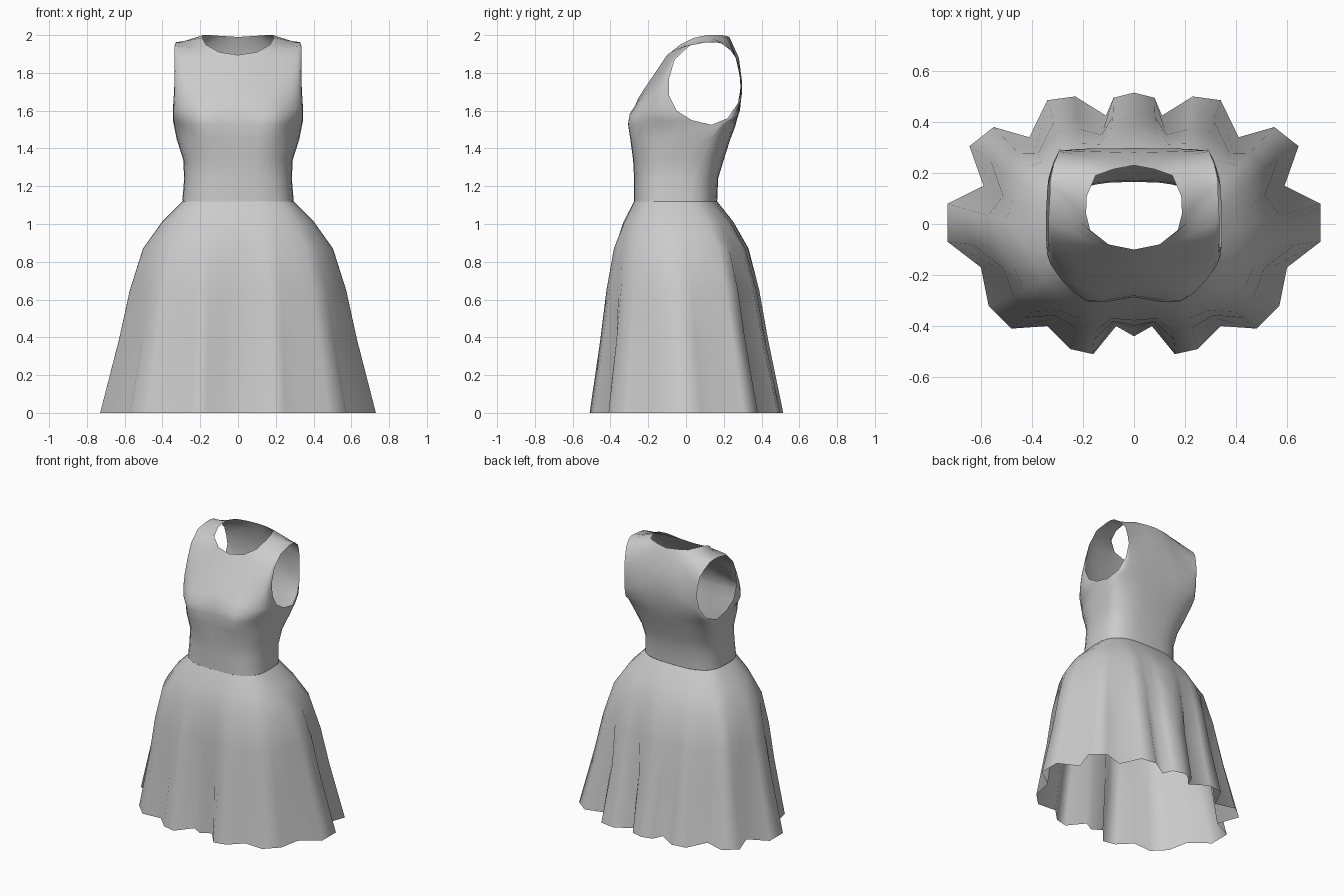
import bpy
import bmesh
from math import sin, cos, pi, exp

cube = bpy.data.objects.get("Cube")
if cube:
    bpy.data.objects.remove(cube, do_unlink=True)

# One plain cloth colour
cloth = bpy.data.materials.new("grey_cloth")
cloth.use_nodes = True
grey = (0.6, 0.6, 0.6, 1.0)
cloth.diffuse_color = grey
cloth.node_tree.nodes["Principled BSDF"].inputs["Base Color"].default_value = grey

ROUNDNESS = 0.67      # below one makes the cross-section boxier
WAIST_Z = 1.12
WAIST_SIDE = (0.295, -0.05, WAIST_Z)
WAIST_FRONT = (0, -0.275, WAIST_Z)
WAIST_BACK = (0, 0.165, WAIST_Z)


def arc_point(side, centre, t):
    """Point from the centre line (0) to the side (1): arc on the body, flat on the shoulder."""
    s = max(sin(t * pi / 2), 0) ** ROUNDNESS
    c = max(cos(t * pi / 2), 0) ** ROUNDNESS
    flat = min(max((centre[2] - 1.82) / 0.12, 0), 1)
    c += (1 - s - c) * flat
    x = centre[0] + (side[0] - centre[0]) * s
    y = side[1] + (centre[1] - side[1]) * c
    z = centre[2] + (side[2] - centre[2]) * s
    return x, y, z


def build_half(name, rows):
    """Skin a grid of points for the left half and mirror it to the right."""
    bm = bmesh.new()
    grid = [[bm.verts.new(p) for p in row] for row in rows]
    for lower, upper in zip(grid, grid[1:]):
        for i in range(len(lower) - 1):
            face = bm.faces.new((lower[i], lower[i + 1], upper[i + 1], upper[i]))
            face.smooth = True
    bmesh.ops.remove_doubles(bm, verts=bm.verts, dist=0.0005)
    bmesh.ops.recalc_face_normals(bm, faces=bm.faces)
    # The most forward face must look forward
    front = min(bm.faces, key=lambda f: f.calc_center_median().y)
    front.normal_update()
    if front.normal.y > 0:
        bmesh.ops.reverse_faces(bm, faces=bm.faces)
    mesh = bpy.data.meshes.new(name)
    bm.to_mesh(mesh)
    bm.free()
    mesh.materials.append(cloth)
    obj = bpy.data.objects.new(name, mesh)
    bpy.context.collection.objects.link(obj)
    mirror = obj.modifiers.new("mirror", 'MIRROR')
    mirror.use_clip = True
    mirror.merge_threshold = 0.001
    return obj


# Skirt: pleated hem outline, front centre to back centre
hem = [(0, -.44), (.07, -.4), (.16, -.51), (.25, -.49), (.34, -.4), (.48, -.41),
       (.57, -.32), (.6, -.17), (.73, -.07), (.73, .08), (.59, .15), (.645, .305),
       (.55, .38), (.41, .34), (.34, .485), (.23, .5), (.11, .425), (.08, .495),
       (0, .515)]
# Each ring: height, spread from waist to hem, depth of the pleats
skirt_levels = [(WAIST_Z, 0, 0), (1.01, .25, .15), (.87, .48, .3), (.65, .64, .6),
                (.39, .77, .85), (0, 1, 1)]


def waist_point(u):
    if u <= 0.5:
        return arc_point(WAIST_SIDE, WAIST_FRONT, u * 2)
    return arc_point(WAIST_SIDE, WAIST_BACK, (1 - u) * 2)


def pleat_point(x, y, depth):
    """Hem point pushed out to the smooth outline where the pleats fade."""
    size = (abs(x / 0.73) ** 2.5 + abs(y / 0.51) ** 2.5) ** 0.4
    scale = depth + (1 - depth) / size
    return x * scale, y * scale


skirt_rows = []
for z, spread, depth in skirt_levels:
    row = []
    for i, (hx, hy) in enumerate(hem):
        wx, wy, _ = waist_point(i / (len(hem) - 1))
        px, py = pleat_point(hx, hy, depth)
        row.append((wx + (px - wx) * spread, wy + (py - wy) * spread, z))
    skirt_rows.append(row)
build_half("skirt", skirt_rows)

# Bodice torso: height, side x, side y, front y, back y
torso = [(1.24, .285, -.03, -.275, .17), (1.34, .29, .02, -.28, .2),
         (1.45, .325, .08, -.285, .235)]
# Armhole edge paired with centre line or neckline, front to back over the shoulder
yoke = [((.34, .135, 1.525), (0, -.285, 1.53)),
        ((.345, .03, 1.55), (0, -.28, 1.6)),
        ((.345, -.05, 1.6), (0, -.25, 1.67)),
        ((.34, -.09, 1.68), (0, -.205, 1.74)),
        ((.335, -.09, 1.77), (0, -.15, 1.82)),
        ((.335, -.06, 1.87), (0, -.1, 1.895)),
        ((.335, .02, 1.945), (.1, -.08, 1.91)),
        ((.33, .11, 1.962), (.17, -.03, 1.95)),
        ((.33, .16, 1.962), (.188, .04, 1.985)),
        ((.325, .19, 1.955), (.185, .11, 2)),
        ((.315, .235, 1.92), (.15, .19, 2)),
        ((.3, .27, 1.87), (.08, .215, 1.995)),
        ((.295, .285, 1.81), (0, .23, 1.99)),
        ((.29, .293, 1.74), (0, .28, 1.88)),
        ((.3, .275, 1.64), (0, .297, 1.75)),
        ((.32, .22, 1.56), (0, .287, 1.63)),
        ((.34, .135, 1.525), (0, .262, 1.52))]

pairs = [(WAIST_SIDE, WAIST_FRONT)]
pairs += [((x, y, z), (0, front, z)) for z, x, y, front, back in torso]
pairs += yoke
pairs += [((x, y, z), (0, back, z)) for z, x, y, front, back in reversed(torso)]
pairs += [(WAIST_SIDE, WAIST_BACK)]


def add_bust(point):
    x, y, z = point
    if y < -0.1:
        y -= 0.042 * exp(-((x - 0.18) / 0.1) ** 2 - ((z - 1.53) / 0.11) ** 2)
    return x, y, z


COLUMNS = 8
bodice_rows = [[add_bust(arc_point(side, centre, i / COLUMNS))
                for i in range(COLUMNS + 1)] for side, centre in pairs]
build_half("bodice", bodice_rows)
